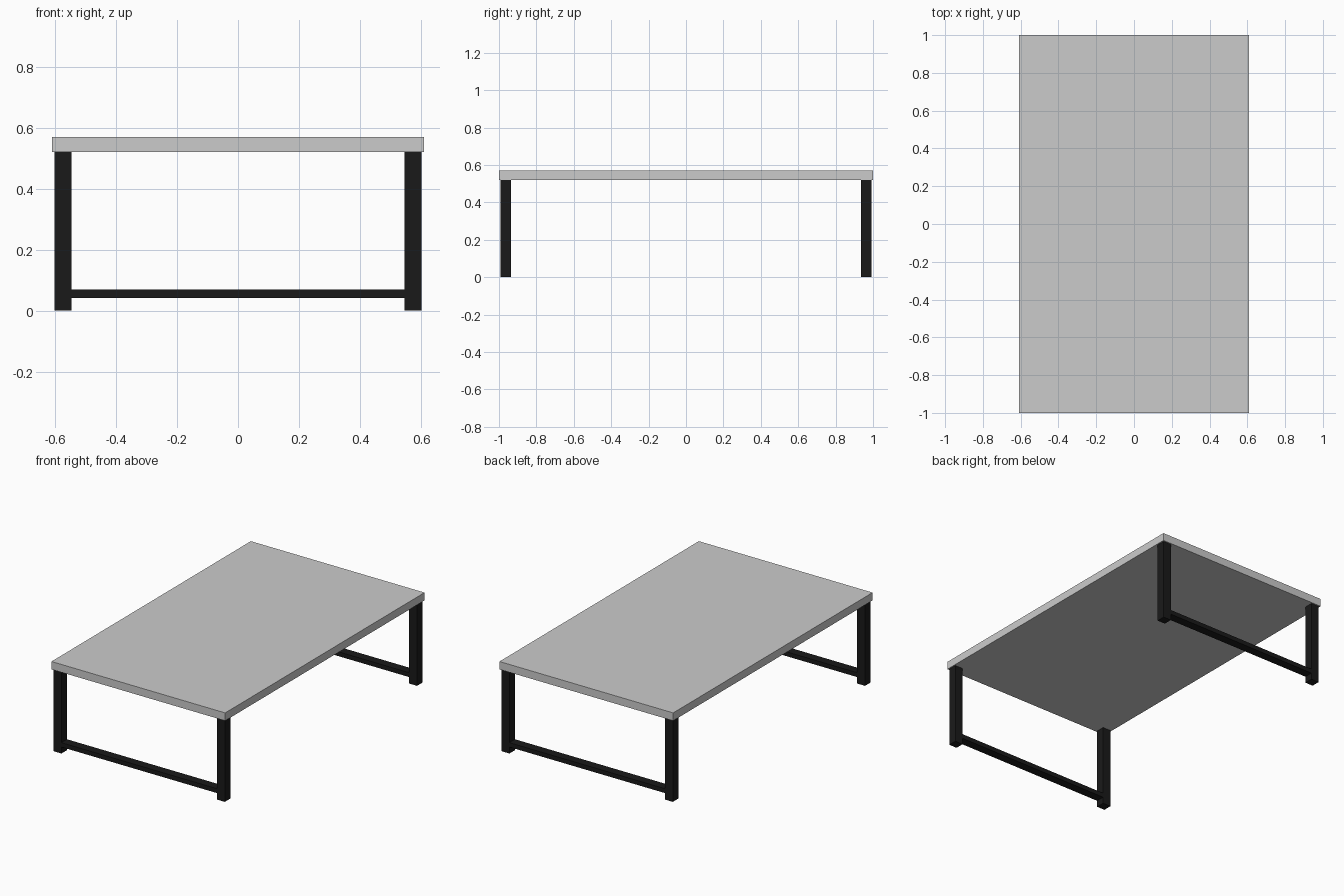
import bpy

if "Cube" in bpy.data.objects:
    bpy.data.objects.remove(bpy.data.objects["Cube"])

black = bpy.data.materials.new("black_metal")
black.diffuse_color = (0.01, 0.01, 0.01, 1)
black.use_nodes = True
black.node_tree.nodes["Principled BSDF"].inputs["Base Color"].default_value = black.diffuse_color


def box(name, center, size, mat=None):
    bpy.ops.mesh.primitive_cube_add(size=1, location=center)
    ob = bpy.context.object
    ob.name = name
    ob.scale = size
    bpy.ops.object.transform_apply(location=False, rotation=False, scale=True)
    if mat:
        ob.data.materials.append(mat)
    return ob


LEG = 0.056      # square leg section
LEG_X = 0.574
LEG_Y = 0.964
LEG_H = 0.52
TOP_H = 0.05

# Table top slab
box("table_top", (0, 0, LEG_H + TOP_H / 2), (1.22, 2.0, TOP_H))

for end, sy in (("front", -1), ("back", 1)):
    # Pair of legs at each end
    for side, sx in (("left", -1), ("right", 1)):
        box(f"{end}_{side}_leg", (sx * LEG_X, sy * LEG_Y, LEG_H / 2),
            (LEG, LEG, LEG_H), black)
    # Low stretcher between the legs
    box(f"{end}_stretcher", (0, sy * LEG_Y, 0.055),
        (2 * LEG_X - LEG, LEG, 0.028), black)
